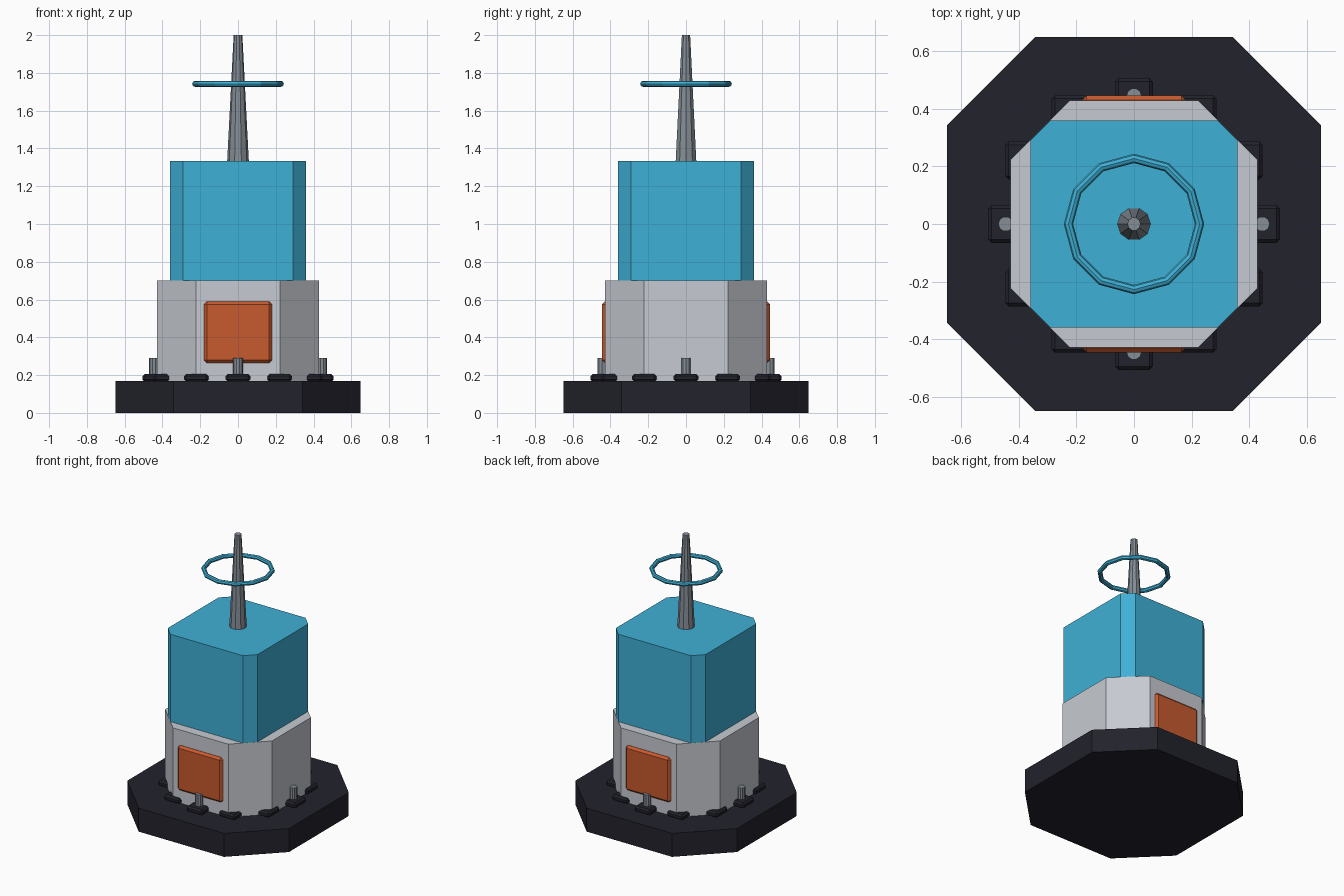
import bpy, bmesh, math
from mathutils import Matrix

if "Cube" in bpy.data.objects:
    bpy.data.objects.remove(bpy.data.objects["Cube"])


def material(name, hex_code):
    def lin(c):
        return c / 12.92 if c <= 0.04045 else ((c + 0.055) / 1.055) ** 2.4
    m = bpy.data.materials.new(name)
    m.diffuse_color = [lin(int(hex_code[i:i + 2], 16) / 255) for i in (0, 2, 4)] + [1]
    m.use_nodes = True
    m.node_tree.nodes["Principled BSDF"].inputs["Base Color"].default_value = m.diffuse_color
    return m


DARK = material("dark_charcoal", "22222c")
GREY = material("light_grey", "c6cad1")
BLUE = material("sky_blue", "3fb0d6")
ORANGE = material("burnt_orange", "c75a2e")
STEEL = material("steel_grey", "858e96")


def finish(name, bm, mat):
    bmesh.ops.recalc_face_normals(bm, faces=bm.faces)
    me = bpy.data.meshes.new(name)
    bm.to_mesh(me)
    bm.free()
    me.materials.append(mat)
    ob = bpy.data.objects.new(name, me)
    bpy.context.collection.objects.link(ob)
    return ob


def chamfered_block(name, half, flat, z0, z1, mat):
    """Square prism with cut corners; flat is half the length of each side."""
    bm = bmesh.new()
    pts = [(half, -flat), (half, flat), (flat, half), (-flat, half),
           (-half, flat), (-half, -flat), (-flat, -half), (flat, -half)]
    face = bm.faces.new([bm.verts.new((x, y, z0)) for x, y in pts])
    ext = bmesh.ops.extrude_face_region(bm, geom=[face])
    top = [v for v in ext["geom"] if isinstance(v, bmesh.types.BMVert)]
    bmesh.ops.translate(bm, verts=top, vec=(0, 0, z1 - z0))
    if not face.is_valid or len(bm.faces) < 10:
        bm.faces.new([v for v in bm.verts if v not in top])
    return finish(name, bm, mat)


def bevelled_box(name, centre, size, bevel, mat):
    bm = bmesh.new()
    bmesh.ops.create_cube(bm, size=1, matrix=Matrix.Translation(centre) @ Matrix.Diagonal((*size, 1)))
    bmesh.ops.bevel(bm, geom=bm.edges[:], offset=bevel, segments=1, affect='EDGES')
    return finish(name, bm, mat)


def post(name, x, y, z0, z1, r0, r1, sides, mat):
    bm = bmesh.new()
    bmesh.ops.create_cone(bm, cap_ends=True, segments=sides, radius1=r0, radius2=r1, depth=z1 - z0,
                          matrix=Matrix.Translation((x, y, (z0 + z1) / 2)) @ Matrix.Rotation(math.pi / 2, 4, 'Z'))
    return finish(name, bm, mat)


# Stacked body
chamfered_block("base_plinth", 0.648, 0.342, 0, 0.17, DARK)
chamfered_block("lower_body", 0.428, 0.222, 0.17, 0.70, GREY)
chamfered_block("upper_body", 0.359, 0.29, 0.70, 1.333, BLUE)

# Orange panels on front and back
for side, sy in (("front", -1), ("back", 1)):
    bevelled_box(side + "_panel", (0, sy * 0.42, 0.427), (0.36, 0.05, 0.326), 0.016, ORANGE)

# Ring of foot blocks, with a pin on every third one
for i in range(12):
    a = i * math.pi / 6
    x, y = 0.44 * math.cos(a), 0.44 * math.sin(a)
    bevelled_box(f"foot_block_{i}", (x, y, 0.185), (0.13, 0.13, 0.042), 0.012, DARK)
    if i % 3 == 0:
        post(f"pin_{i}", x * 1.01, y * 1.01, 0.19, 0.29, 0.026, 0.026, 10, STEEL)

# Mast and antenna ring
post("mast", 0, 0, 1.32, 2.0, 0.058, 0.023, 10, STEEL)
bpy.ops.mesh.primitive_torus_add(major_segments=12, minor_segments=8, major_radius=0.227,
                                 minor_radius=0.016, location=(0, 0, 1.742))
ring = bpy.context.object
ring.name = "antenna_ring"
ring.data.materials.append(BLUE)
